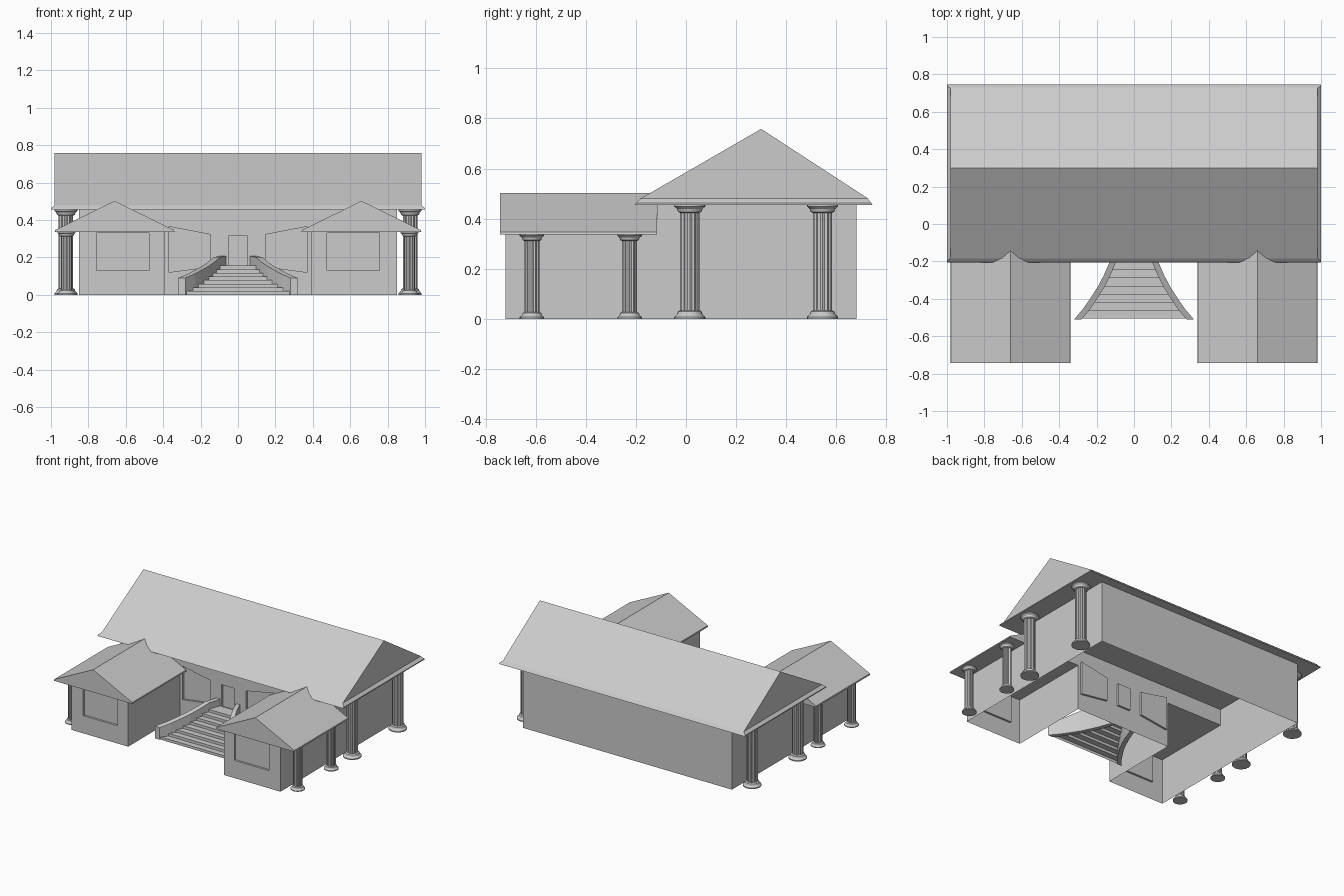
import bpy, bmesh, math

if "Cube" in bpy.data.objects:
    bpy.data.objects.remove(bpy.data.objects["Cube"])


def finish(name, bm, merge=True):
    if merge:
        bmesh.ops.remove_doubles(bm, verts=bm.verts, dist=0.0005)
    bmesh.ops.recalc_face_normals(bm, faces=bm.faces)
    me = bpy.data.meshes.new(name)
    bm.to_mesh(me)
    bm.free()
    ob = bpy.data.objects.new(name, me)
    bpy.context.collection.objects.link(ob)
    return ob


def face(bm, pts):
    return bm.faces.new([bm.verts.new(p) for p in pts])


def loft(bm, rings, cap=True):
    """Skin equal-length closed rings of points."""
    vs = [[bm.verts.new(p) for p in r] for r in rings]
    n = len(vs[0])
    for a, b in zip(vs, vs[1:]):
        for i in range(n):
            j = (i + 1) % n
            bm.faces.new((a[i], a[j], b[j], b[i]))
    if cap:
        bm.faces.new(vs[0])
        bm.faces.new(vs[-1])


def wall(bm, p, q, z0, z1):
    face(bm, [(*p, z0), (*q, z0), (*q, z1), (*p, z1)])


def opening_wall(bm, x0, x1, y, z1, hole, depth=0.015):
    """Front-facing wall with one recessed four-sided pane."""
    outer = [(x0, y, 0), (x1, y, 0), (x1, y, z1), (x0, y, z1)]
    rim = [(x, y, z) for x, z in hole]
    pane = [(x, y + depth, z) for x, z in hole]
    loft(bm, [outer, rim, pane], cap=False)
    face(bm, pane)


# Main and wing walls: one hollow U-shaped shell, open underneath
FY, BY, WY = -0.115, 0.68, -0.72
bm = bmesh.new()
wall(bm, (-0.85, BY), (0.85, BY), 0, 0.46)
opening_wall(bm, -0.1, 0.1, FY, 0.46,
             [(-0.052, 0.15), (0.052, 0.15), (0.052, 0.315), (-0.052, 0.315)])
for s in (-1, 1):
    wall(bm, (s * 0.85, FY), (s * 0.85, BY), 0, 0.46)
    wall(bm, (s * 0.85, WY), (s * 0.85, FY), 0, 0.34)
    wall(bm, (s * 0.39, WY), (s * 0.39, FY), 0, 0.34)
    wall(bm, (s * 0.39, FY), (s * 0.85, FY), 0.34, 0.46)
    opening_wall(bm, s * 0.39, s * 0.85, WY, 0.34,
                 [(s * 0.475, 0.13), (s * 0.757, 0.13), (s * 0.757, 0.33), (s * 0.475, 0.33)])
    opening_wall(bm, s * 0.1, s * 0.39, FY, 0.46,
                 [(s * 0.147, 0.15), (s * 0.37, 0.12), (s * 0.37, 0.365), (s * 0.147, 0.322)])
finish("walls", bm)


# Main roof: gable above a small bevelled cornice
def rect(x0, x1, y0, y1, z):
    return [(x0, y0, z), (x1, y0, z), (x1, y1, z), (x0, y1, z)]


bm = bmesh.new()
loft(bm, [rect(-1, 1, -0.205, 0.745, 0.455), rect(-1, 1, -0.2, 0.74, 0.462),
          rect(-0.98, 0.98, -0.18, 0.725, 0.48)])
finish("main_cornice", bm)
bm = bmesh.new()
loft(bm, [[(x, -0.185, 0.478), (x, 0.73, 0.478), (x, 0.30, 0.758)] for x in (-0.98, 0.98)])
finish("main_roof", bm)

# Wing roofs: gables running back into the main roof
for s, side in ((-1, "left"), (1, "right")):
    bm = bmesh.new()
    loft(bm, [[(s * 0.66 + x, y, z) for x, z in
               ((-0.32, 0.336), (0.32, 0.336), (0.318, 0.346), (0, 0.502), (-0.318, 0.346))]
              for y in (-0.742, FY)])
    finish("wing_roof_" + side, bm)


# Columns: moulded base and capital with a fluted shaft
def column(name, x, y, h, r):
    bm = bmesh.new()

    def ring(rad, z, flute=1.0, n=24):
        return [(x + rad * (flute if i % 2 else 1) * math.cos(math.tau * i / n),
                 y + rad * (flute if i % 2 else 1) * math.sin(math.tau * i / n), z)
                for i in range(n)]

    k = r / 0.062
    mould = [(1, 0), (1, 0.008), (0.82, 0.018), (0.76, 0.03), (0.62, 0.034)]
    base = [ring(r * a, k * z) for a, z in mould]
    top = [ring(r * a, h - k * z) for a, z in reversed(mould)]
    shaft = [ring(r * 0.62, k * 0.034, 0.88), ring(r * 0.62, h - k * 0.034, 0.88)]
    loft(bm, base + shaft + top)
    finish(name, bm, merge=False)


for s, side in ((-1, "left"), (1, "right")):
    for i, y in enumerate((0.015, 0.545)):
        column(f"main_column_{side}_{i}", s * 0.92, y, 0.457, 0.062)
    for i, y in enumerate((-0.615, -0.225)):
        column(f"wing_column_{side}_{i}", s * 0.917, y, 0.338, 0.049)

# Staircase: plan curve that flares towards the front
CURVE = [(-0.51, 0.30), (-0.45, 0.25), (-0.39, 0.21), (-0.33, 0.172),
         (-0.27, 0.142), (-0.2, 0.112), (FY, 0.08)]


def half_width(y):
    for (y0, w0), (y1, w1) in zip(CURVE, CURVE[1:]):
        if y <= y1:
            return w0 + (w1 - w0) * (y - y0) / (y1 - y0)
    return CURVE[-1][1]


# Steps: a folded strip of risers and treads
bm = bmesh.new()
N, RISE = 8, 0.0195
prof = []
for i in range(N):
    y = -0.505 + i * 0.043
    prof += [(y, i * RISE), (y, (i + 1) * RISE)]
prof.append((FY, N * RISE))
for (y0, z0), (y1, z1) in zip(prof, prof[1:]):
    a, b = half_width(y0), half_width(y1)
    face(bm, [(-a, y0, z0), (a, y0, z0), (b, y1, z1), (-b, y1, z1)])
finish("steps", bm)

# Curved parapets beside the steps
for s, side in ((-1, "left"), (1, "right")):
    bm = bmesh.new()
    rings = []
    for y, w in CURVE:
        z = min(0.207, 0.09 + (y + 0.51) * 0.36)
        t = 0.02 - 0.004 * (y + 0.51) / 0.395
        rings.append([(s * (w - t), y, 0), (s * (w + t), y, 0),
                      (s * (w + t), y, z), (s * (w - t), y, z)])
    loft(bm, rings)
    finish("stair_parapet_" + side, bm)
